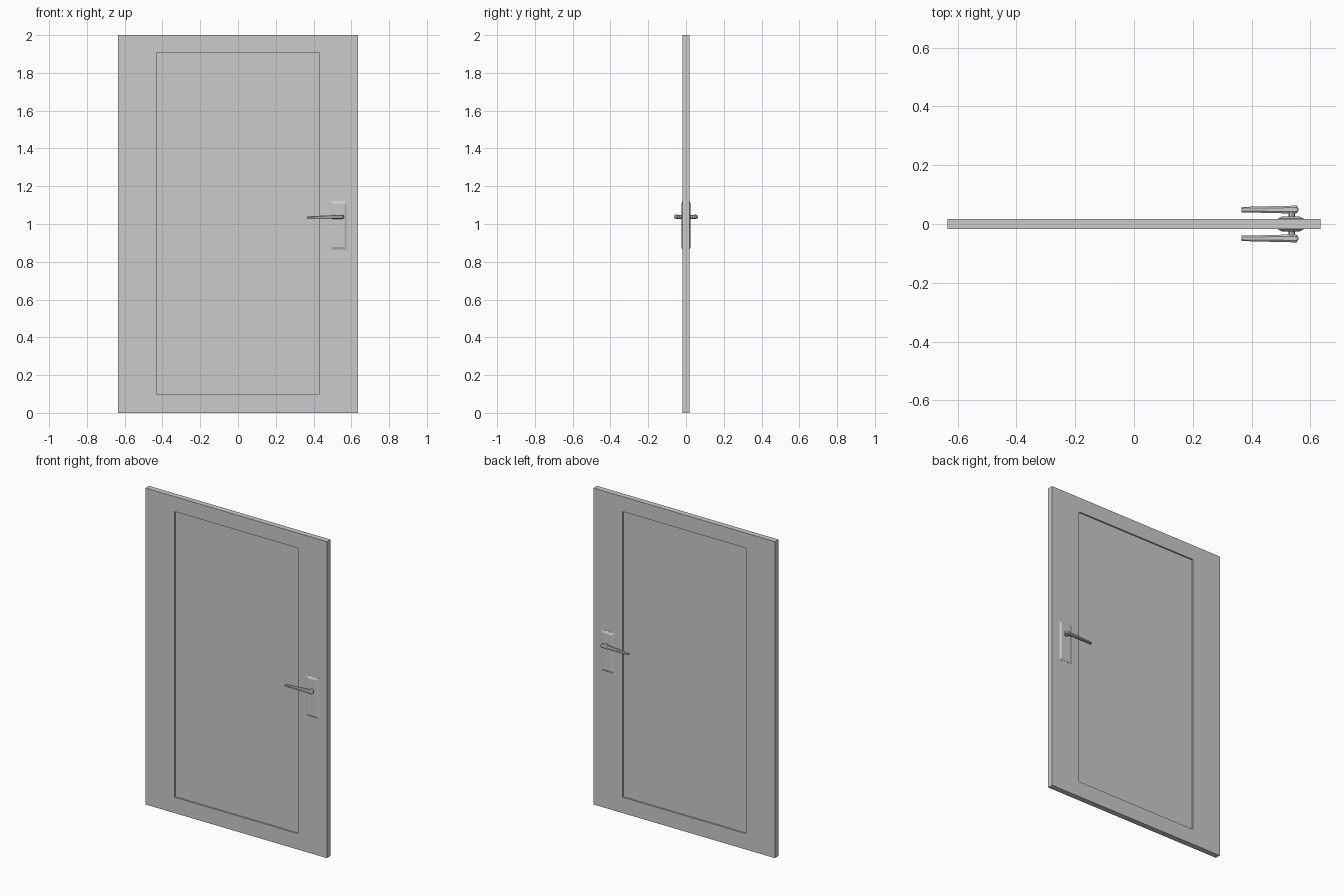
import bpy, bmesh
from math import cos, sin, pi

cube = bpy.data.objects.get("Cube")
if cube:
    bpy.data.objects.remove(cube, do_unlink=True)

GREY = (0.6, 0.6, 0.6, 1.0)
grey = bpy.data.materials.new("plain_grey")
grey.use_nodes = True
grey.diffuse_color = GREY
grey.node_tree.nodes["Principled BSDF"].inputs["Base Color"].default_value = GREY

HALF_W, HALF_T, HEIGHT = 0.634, 0.0175, 2.0


def finish(name, bm, mirrored=False):
    """Turn a bmesh into a named object, optionally repeated on the back."""
    bmesh.ops.recalc_face_normals(bm, faces=bm.faces)
    mesh = bpy.data.meshes.new(name)
    bm.to_mesh(mesh)
    bm.free()
    mesh.materials.append(grey)
    obj = bpy.data.objects.new(name, mesh)
    bpy.context.collection.objects.link(obj)
    if mirrored:
        mod = obj.modifiers.new("back_copy", 'MIRROR')
        mod.use_axis = (False, True, False)
        mod.use_clip = False
        mod.use_mirror_merge = False
    return obj


def loft(bm, rings):
    """Skin a list of matching point rings and cap both ends."""
    loops = [[bm.verts.new(p) for p in ring] for ring in rings]
    for a, b in zip(loops, loops[1:]):
        for i in range(len(a)):
            j = (i + 1) % len(a)
            bm.faces.new((a[i], a[j], b[j], b[i]))
    bm.faces.new(loops[0])
    bm.faces.new(loops[-1])


def rect(x0, x1, z0, z1, y):
    return [(x0, y, z0), (x1, y, z0), (x1, y, z1), (x0, y, z1)]


# Door leaf with a sunken panel on each face
bm = bmesh.new()
loft(bm, [rect(-HALF_W, HALF_W, 0, HEIGHT, y) for y in (-HALF_T, HALF_T)])
bm.normal_update()
bmesh.ops.recalc_face_normals(bm, faces=bm.faces)
for face in [f for f in bm.faces if abs(f.normal.y) > 0.9]:
    side = 1 if face.calc_center_median().y > 0 else -1
    bmesh.ops.inset_individual(bm, faces=[face], thickness=0.1)
    for v in face.verts:
        v.co.x = 0.432 if v.co.x > 0 else -0.432
        v.co.z = 1.905 if v.co.z > 1 else 0.1
    bmesh.ops.inset_individual(bm, faces=[face], thickness=0)
    for v in face.verts:
        v.co.y = side * (HALF_T - 0.009)
finish("door_leaf", bm)

# Lock plate with chamfered rim
bm = bmesh.new()
loft(bm, [rect(0.49, 0.578, 0.864, 1.121, -HALF_T + 0.002),
          rect(0.49, 0.578, 0.864, 1.121, -HALF_T - 0.001),
          rect(0.503, 0.565, 0.879, 1.106, -0.025)])
finish("lock_plate", bm, mirrored=True)

# Short spindle between the plate and the lever
bm = bmesh.new()
loft(bm, [[(0.537 + 0.011 * cos(a), y, 1.037 + 0.011 * sin(a))
           for a in (pi * k / 4 for k in range(8))]
          for y in (-0.023, -0.045)])
finish("handle_spindle", bm, mirrored=True)


# Tapered lever pointing toward the middle of the door
def section(x, ry, rz, y, z):
    return [(x, y + ry * sy, z + rz * sz) for sy, sz in
            ((-1, -.5), (-.5, -1), (.5, -1), (1, -.5),
             (1, .5), (.5, 1), (-.5, 1), (-1, .5))]


bm = bmesh.new()
loft(bm, [section(0.366, 0.009, 0.006, -0.049, 1.034),
          section(0.482, 0.012, 0.009, -0.049, 1.037),
          section(0.552, 0.0135, 0.011, -0.049, 1.038),
          section(0.560, 0.004, 0.007, -0.049, 1.038)])
finish("handle_lever", bm, mirrored=True)
